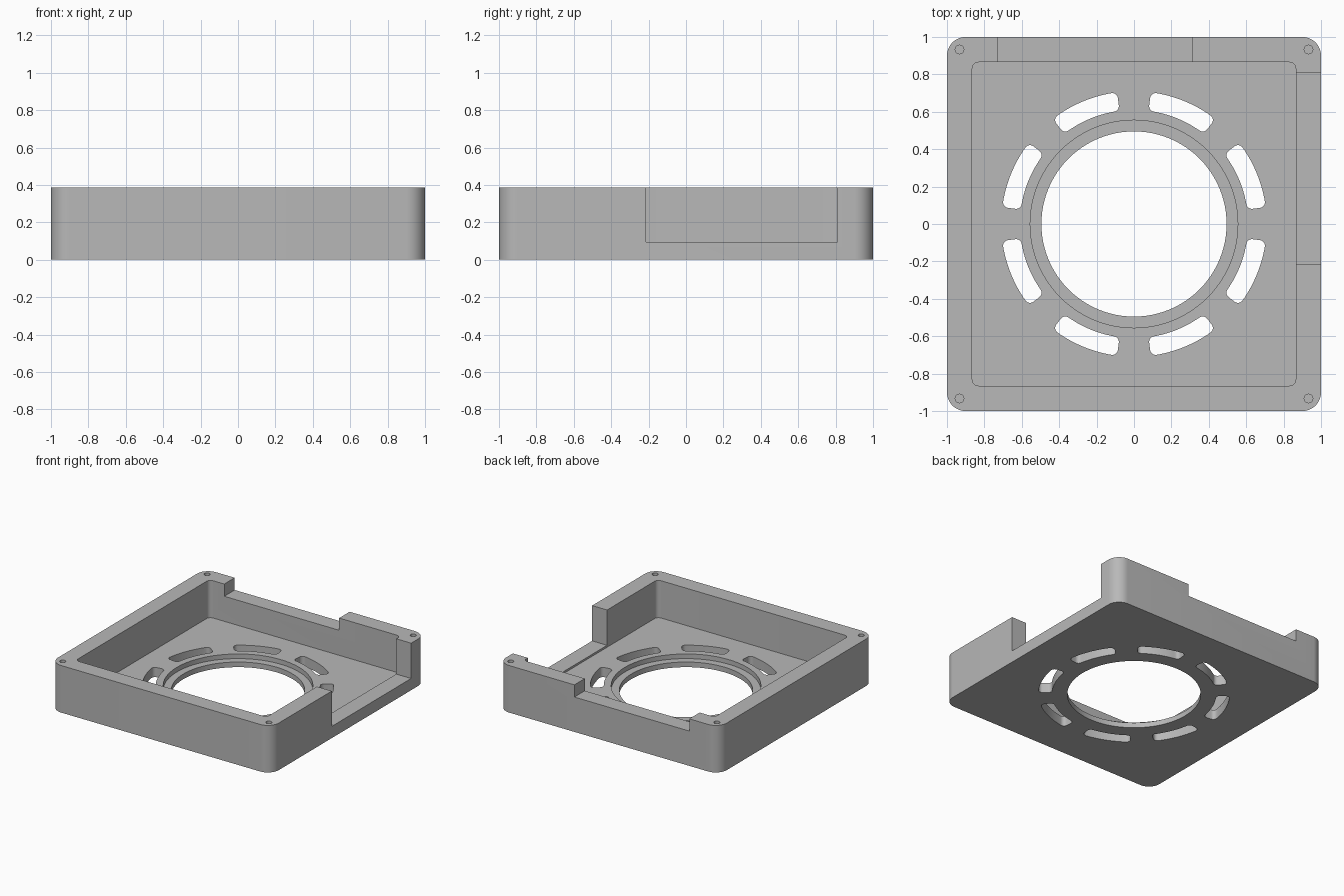
import bpy
import bmesh
from math import cos, sin, pi

if "Cube" in bpy.data.objects:
    bpy.data.objects.remove(bpy.data.objects["Cube"], do_unlink=True)

HEIGHT = 0.385
FLOOR = 0.08
TOP = 0.6          # cutters reach above the rim

grey = bpy.data.materials.new("plain grey")
grey.use_nodes = True
colour = (0.48, 0.48, 0.48, 1)
grey.diffuse_color = colour
grey.node_tree.nodes["Principled BSDF"].inputs["Base Color"].default_value = colour


def rounded_rect(half_w, half_h, radius, steps=8, edge_steps=1):
    """Counter-clockwise outline; the long edges can be subdivided."""
    points = []
    corners = [(1, 1), (-1, 1), (-1, -1), (1, -1)]
    for i, (sx, sy) in enumerate(corners):
        for k in range(steps + 1):
            a = (i + k / steps) * pi / 2
            points.append((sx * (half_w - radius) + radius * cos(a),
                           sy * (half_h - radius) + radius * sin(a)))
        if i % 2 == 0:
            x, y = points[-1]
            for k in range(1, edge_steps):
                points.append((x - 2 * sx * (half_w - radius) * k / edge_steps, y))
    return points


def circle(radius, count, cx=0, cy=0):
    return [(cx + radius * cos(2 * pi * k / count),
             cy + radius * sin(2 * pi * k / count)) for k in range(count)]


def box(x0, x1, y0, y1):
    return [(x0, y0), (x1, y0), (x1, y1), (x0, y1)]


def prism(name, outline, z0, z1):
    bm = bmesh.new()
    face = bm.faces.new([bm.verts.new((x, y, z0)) for x, y in outline])
    new = bmesh.ops.extrude_face_region(bm, geom=[face])["geom"]
    moved = [v for v in new if isinstance(v, bmesh.types.BMVert)]
    bmesh.ops.translate(bm, verts=moved, vec=(0, 0, z1 - z0))
    bmesh.ops.recalc_face_normals(bm, faces=bm.faces)
    mesh = bpy.data.meshes.new(name)
    bm.to_mesh(mesh)
    bm.free()
    mesh.materials.append(grey)
    obj = bpy.data.objects.new(name, mesh)
    bpy.context.collection.objects.link(obj)
    return obj


# Square tray with rounded corners
tray = prism("tray", rounded_rect(1, 1, 0.1, 12), 0, HEIGHT)

# Inner pocket, central opening and the shallow ledge around it
cutters = [
    prism("pocket_cutter", rounded_rect(0.865, 0.865, 0.035), FLOOR, TOP),
    prism("ledge_cutter", circle(0.555, 96), 0.042, TOP),
    prism("opening_cutter", circle(0.495, 96), -0.1, TOP),
    # Deep notch in the +x wall, shallow notch in the back wall
    prism("side_notch_cutter", box(0.8, 1.1, -0.215, 0.81), 0.096, TOP),
    prism("back_notch_cutter", box(-0.73, 0.31, 0.8, 1.1), 0.285, TOP),
]

# Ring of eight curved vent slots, bent from rounded rectangles
MID = 0.66
slot = rounded_rect(0.175, 0.05, 0.03, 6, 14)
for i in range(8):
    middle = (i + 0.5) * pi / 4
    bent = [((MID + v) * cos(middle - u / MID), (MID + v) * sin(middle - u / MID))
            for u, v in slot]
    cutters.append(prism("vent_slot_cutter", bent, -0.1, 0.2))

# Blind screw holes in the corners
for sx in (-1, 1):
    for sy in (-1, 1):
        cutters.append(prism("screw_hole_cutter",
                             circle(0.023, 24, sx * 0.933, sy * 0.933), 0.12, TOP))

for cutter in cutters:
    cutter.hide_render = True
    mod = tray.modifiers.new(cutter.name, "BOOLEAN")
    mod.operation = "DIFFERENCE"
    mod.solver = "EXACT"
    mod.object = cutter

# Bake the cuts and drop the cutters
graph = bpy.context.evaluated_depsgraph_get()
baked = bpy.data.meshes.new_from_object(tray.evaluated_get(graph))
tray.modifiers.clear()
tray.data = baked
for cutter in cutters:
    bpy.data.objects.remove(cutter, do_unlink=True)

# Smooth the curved walls while keeping the edges crisp
bpy.ops.object.select_all(action="DESELECT")
tray.select_set(True)
bpy.context.view_layer.objects.active = tray
bpy.ops.object.shade_smooth_by_angle(angle=pi / 6)
